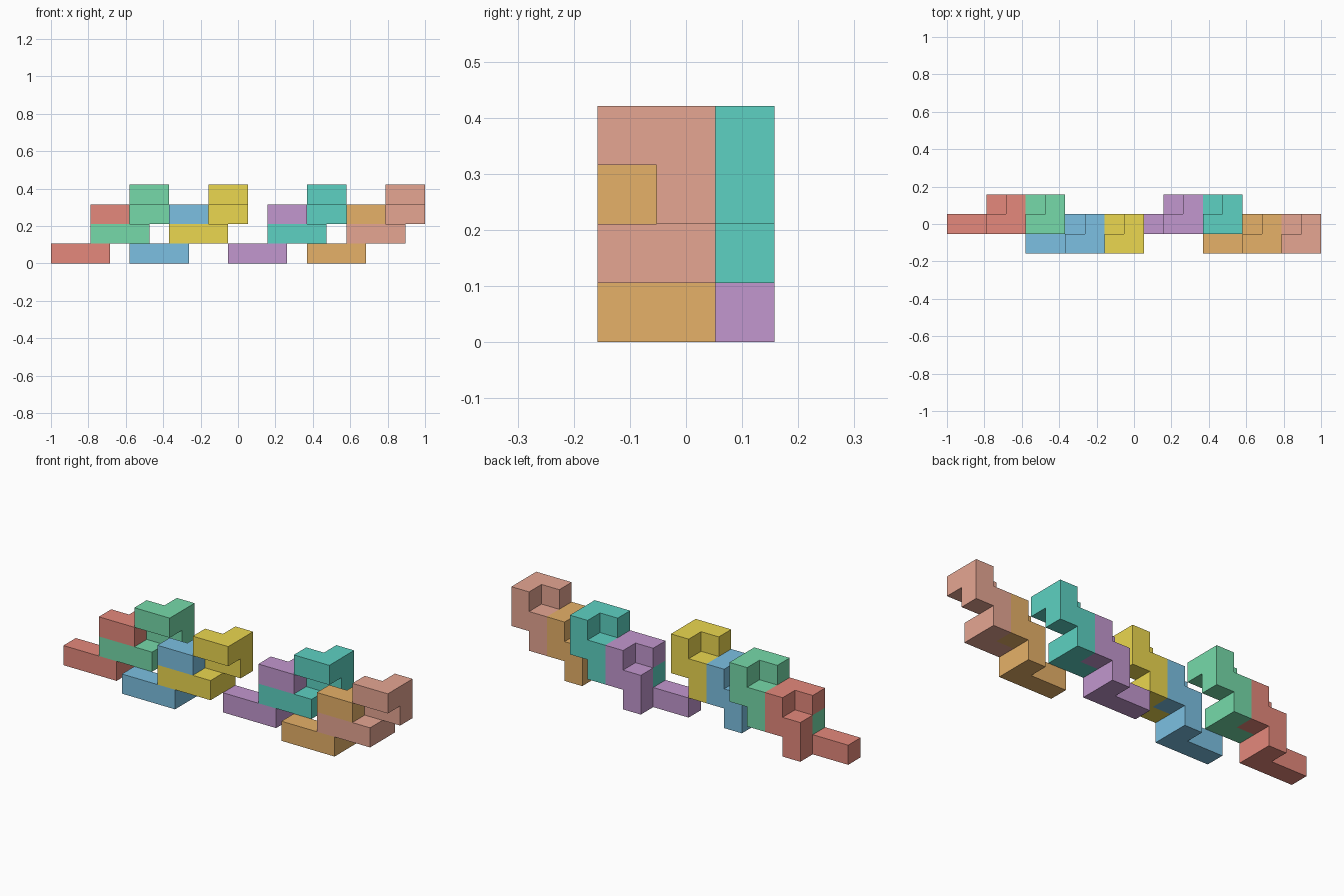
import bpy, bmesh
from mathutils import Vector

if "Cube" in bpy.data.objects:
    bpy.data.objects.remove(bpy.data.objects["Cube"])

U = 2 / 19  # edge of one unit cube

# One puzzle piece as a chain of unit cubes: bar, rear step, hooked top
CELLS = {(0, 0, 0), (1, 0, 0), (2, 0, 0),
         (2, 1, 0), (2, 1, 1), (3, 1, 1),
         (3, 1, 2), (3, 0, 2), (2, 0, 2)}


def piece_mesh(name):
    """Outer skin of the cubes: only faces with no neighbouring cube."""
    bm = bmesh.new()
    for cell in CELLS:
        for axis in range(3):
            for side in (0, 1):
                near = list(cell)
                near[axis] += 2 * side - 1
                if tuple(near) in CELLS:
                    continue
                loop = [(0, 0), (1, 0), (1, 1), (0, 1)]
                verts = []
                for a, b in (loop if side else loop[::-1]):
                    p = Vector(cell)
                    p[axis] += side
                    p[(axis + 1) % 3] += a
                    p[(axis + 2) % 3] += b
                    verts.append(bm.verts.new(p * U))
                bm.faces.new(verts)
    bmesh.ops.remove_doubles(bm, verts=bm.verts, dist=1e-4)
    bmesh.ops.dissolve_limit(bm, angle_limit=0.01, verts=bm.verts, edges=bm.edges)
    me = bpy.data.meshes.new(name)
    bm.to_mesh(me)
    bm.free()
    return me


# Eight interlocking copies: colour name, grid offset, colour
PIECES = [
    ("red", (0, 1, 0), (0.78, 0.25, 0.20)),
    ("green", (2, 1, 1), (0.18, 0.70, 0.40)),
    ("blue", (4, 0, 0), (0.20, 0.53, 0.76)),
    ("yellow", (6, 0, 1), (0.83, 0.68, 0.08)),
    ("purple", (9, 1, 0), (0.54, 0.31, 0.62)),
    ("teal", (11, 1, 1), (0.11, 0.64, 0.54)),
    ("orange", (13, 0, 0), (0.79, 0.44, 0.14)),
    ("brick", (15, 0, 1), (0.79, 0.38, 0.29)),
]

for colour, (i, j, k), rgb in PIECES:
    name = colour + "_puzzle_piece"
    ob = bpy.data.objects.new(name, piece_mesh(name))
    ob.location = (-1 + i * U, (j - 1.5) * U, k * U)
    mat = bpy.data.materials.new(colour)
    mat.diffuse_color = (*rgb, 1)
    mat.use_nodes = True
    mat.node_tree.nodes["Principled BSDF"].inputs["Base Color"].default_value = mat.diffuse_color
    ob.data.materials.append(mat)
    bpy.context.collection.objects.link(ob)
